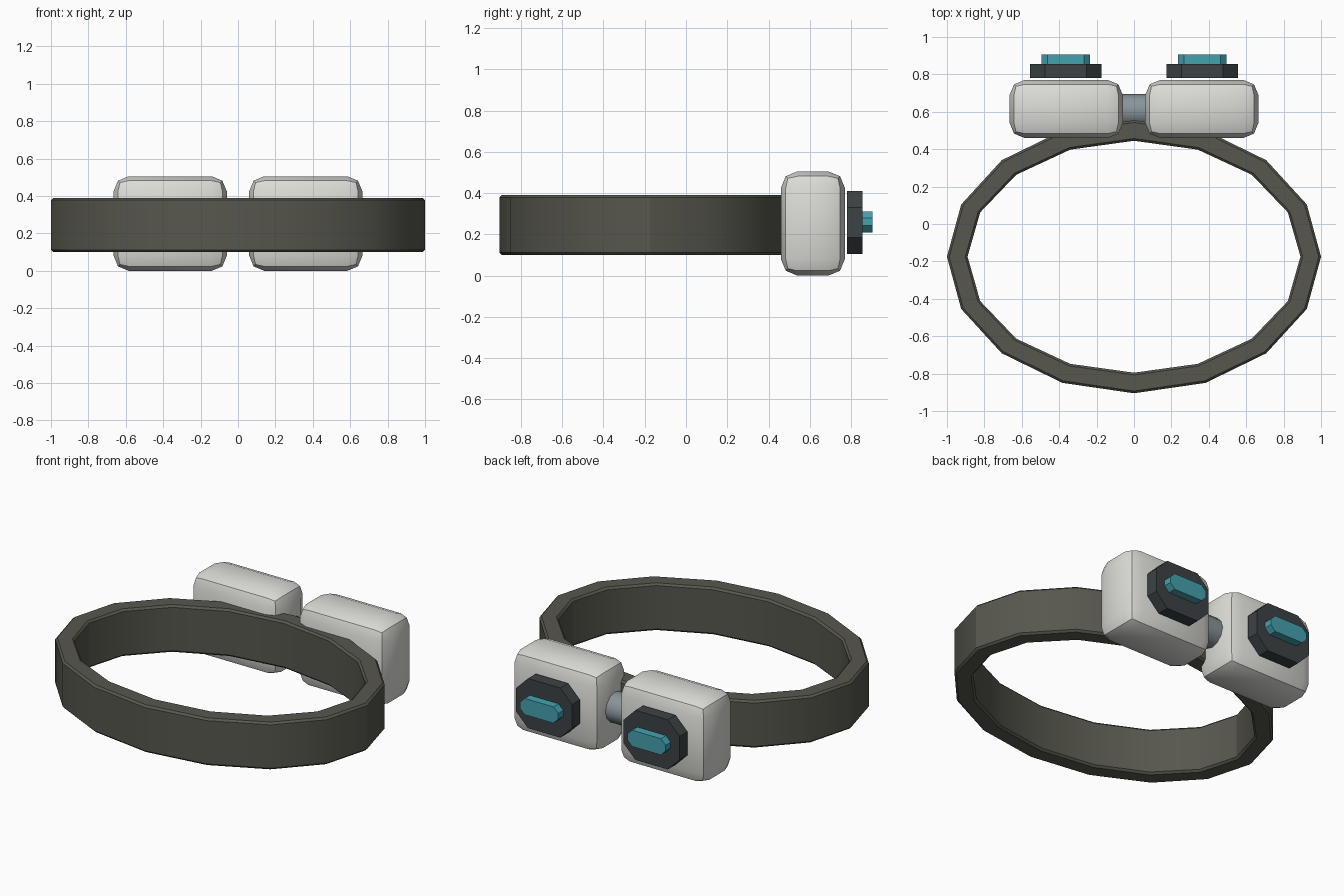
import bpy, bmesh, math
from mathutils import Matrix

if "Cube" in bpy.data.objects:
    bpy.data.objects.remove(bpy.data.objects["Cube"])


def material(name, rgb):
    m = bpy.data.materials.new(name)
    m.diffuse_color = (*rgb, 1)
    m.use_nodes = True
    m.node_tree.nodes["Principled BSDF"].inputs["Base Color"].default_value = m.diffuse_color
    return m


BAND = material("dark olive", (0.095, 0.095, 0.075))
SHELL = material("pale grey", (0.72, 0.73, 0.68))
PLATE = material("charcoal", (0.045, 0.055, 0.06))
GLOW = material("teal", (0.06, 0.36, 0.43))
STEEL = material("steel", (0.25, 0.3, 0.32))


def finish(name, bm, mat, smooth=None):
    bmesh.ops.recalc_face_normals(bm, faces=bm.faces)
    me = bpy.data.meshes.new(name)
    bm.to_mesh(me)
    bm.free()
    me.materials.append(mat)
    ob = bpy.data.objects.new(name, me)
    bpy.context.collection.objects.link(ob)
    if smooth:
        bpy.ops.object.select_all(action='DESELECT')
        ob.select_set(True)
        bpy.context.view_layer.objects.active = ob
        bpy.ops.object.shade_smooth_by_angle(angle=math.radians(smooth))
    return ob


def block(name, lo, hi, mat, bevel, segments=1, axis=None, smooth=None):
    """Box between two corners; bevels all edges, or only those along axis."""
    bm = bmesh.new()
    bmesh.ops.create_cube(bm, size=1)
    for v in bm.verts:
        v.co = [lo[i] + (v.co[i] + 0.5) * (hi[i] - lo[i]) for i in range(3)]
    edges = [e for e in bm.edges if axis is None or
             abs((e.verts[0].co - e.verts[1].co).normalized()[axis]) > 0.9]
    bmesh.ops.bevel(bm, geom=edges, offset=bevel, segments=segments,
                    profile=0.5, affect='EDGES')
    return finish(name, bm, mat, smooth)


# Oval 16-sided band with softened rims
N, CY, B = 16, -0.175, 0.012
profile = [(0, 0.10 + B), (0, 0.39 - B), (B, 0.39), (0.11 - B, 0.39),
           (0.11, 0.39 - B), (0.11, 0.10 + B), (0.11 - B, 0.10), (B, 0.10)]
bm = bmesh.new()
rings = []
for i in range(N):
    a = 2 * math.pi * i / N
    rings.append([bm.verts.new(((1 - d) * math.cos(a),
                                CY + (0.73 - d) * math.sin(a), z))
                  for d, z in profile])
for i in range(N):
    p, q = rings[i], rings[(i + 1) % N]
    for j in range(len(profile)):
        k = (j + 1) % len(profile)
        bm.faces.new((p[j], q[j], q[k], p[k]))
finish("band", bm, BAND, 30)

# Mirrored pods, each with a plate and a light bar on the back
for side, s in (("left", -1), ("right", 1)):
    def part(name, x, y, z, *args, **kw):
        xs = sorted((s * x[0], s * x[1]))
        block(f"{side}_{name}", (xs[0], y[0], z[0]), (xs[1], y[1], z[1]),
              *args, **kw)
    part("pod", (0.06, 0.665), (0.46, 0.77), (0, 0.505), SHELL, 0.08,
         segments=2, smooth=30)
    part("back_plate", (0.175, 0.555), (0.78, 0.855), (0.105, 0.41), PLATE,
         0.08, axis=1)
    part("light_bar", (0.235, 0.495), (0.85, 0.905), (0.21, 0.31), GLOW,
         0.032, axis=1)

# Hinge cylinder joining the pods
bm = bmesh.new()
bmesh.ops.create_cone(bm, cap_ends=True, segments=12, radius1=0.09,
                      radius2=0.09, depth=0.28,
                      matrix=Matrix.Translation((0, 0.605, 0.2525))
                      @ Matrix.Rotation(math.pi / 2, 4, 'Y'))
finish("pod_hinge", bm, STEEL, 35)
